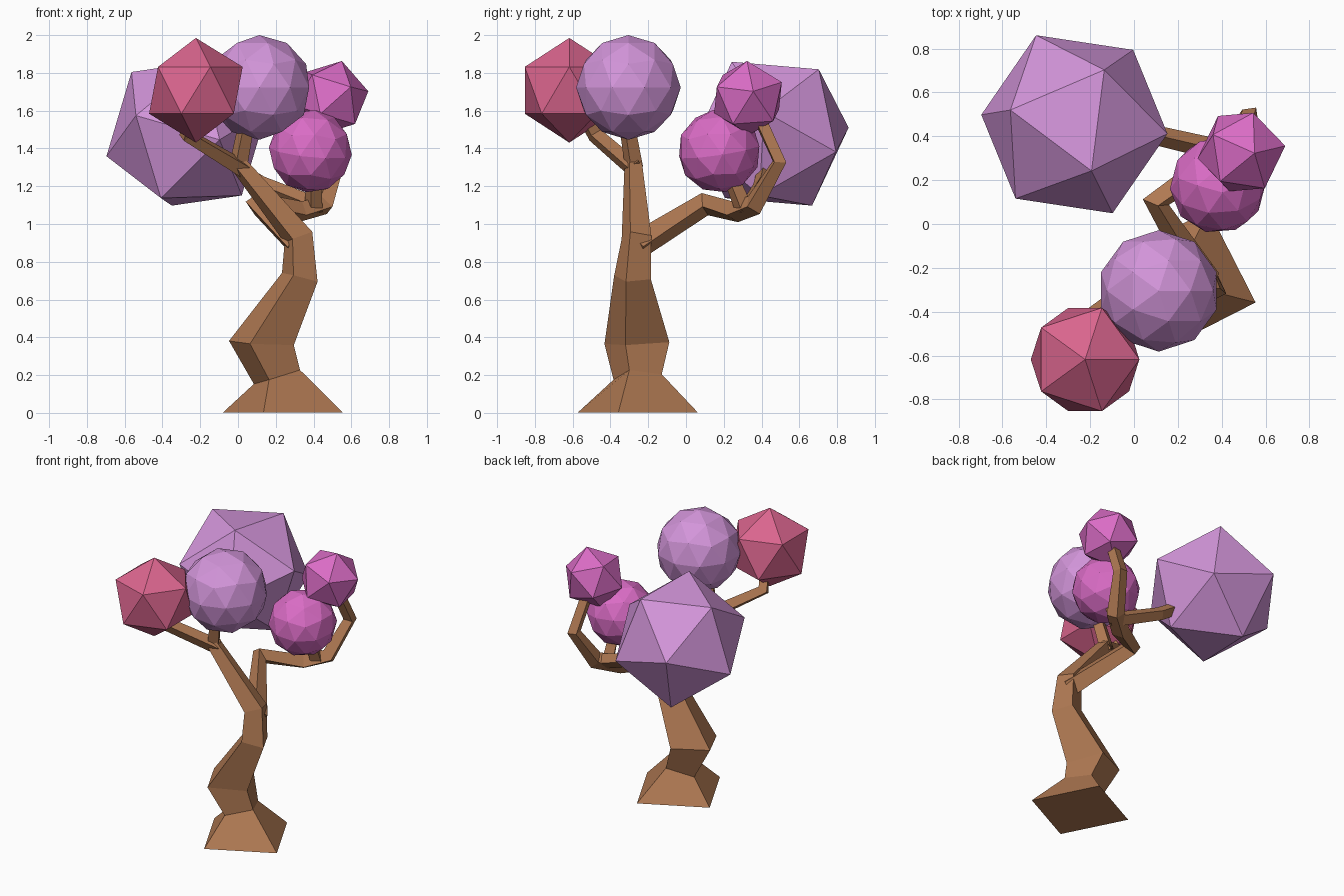
import bpy, bmesh
from math import cos, sin, radians
from mathutils import Vector, Matrix

if "Cube" in bpy.data.objects:
    bpy.data.objects.remove(bpy.data.objects["Cube"])


def material(name, rgb):
    m = bpy.data.materials.new(name)
    m.diffuse_color = (*rgb, 1)
    m.use_nodes = True
    m.node_tree.nodes["Principled BSDF"].inputs["Base Color"].default_value = m.diffuse_color
    return m


BARK = material("bark", (0.43, 0.19, 0.085))
LILAC = material("lilac", (0.65, 0.30, 0.70))
MAGENTA = material("magenta", (0.70, 0.15, 0.56))
ROSE = material("rose", (0.70, 0.13, 0.27))


def finish(name, bm, mat):
    bmesh.ops.recalc_face_normals(bm, faces=bm.faces)
    me = bpy.data.meshes.new(name)
    bm.to_mesh(me)
    bm.free()
    me.materials.append(mat)
    ob = bpy.data.objects.new(name, me)
    bpy.context.collection.objects.link(ob)


def limb(name, path, angle=-18):
    """Four-sided tube through (x, y, z, radius) points."""
    bm = bmesh.new()
    pts = [Vector(p[:3]) for p in path]
    dirs = [(b - a).normalized() for a, b in zip(pts, pts[1:])]
    u = Vector((cos(radians(angle)), sin(radians(angle)), 0))
    rings = []
    for i, p in enumerate(pts):
        t = (dirs[max(i - 1, 0)] + dirs[min(i, len(dirs) - 1)]).normalized()
        if i == 0 and p.z < 0.01:
            t = Vector((0, 0, 1))          # flat foot on the ground
        u = (u - t * u.dot(t)).normalized()
        v = t.cross(u)
        r = path[i][3]
        rings.append([bm.verts.new(p + d * r) for d in (u, v, -u, -v)])
    for a, b in zip(rings, rings[1:]):
        for k in range(4):
            bm.faces.new((a[k], a[(k + 1) % 4], b[(k + 1) % 4], b[k]))
    bm.faces.new(rings[0])
    bm.faces.new(rings[-1])
    finish(name, bm, BARK)


def frame(a, b):
    a = Vector(a).normalized()
    b = Vector(b)
    b = (b - a * b.dot(a)).normalized()
    return Matrix((a, b, a.cross(b))).transposed()


def foliage(name, centre, radius, level, mat, axes=None):
    """Faceted ball; axes = directions of two neighbouring corners."""
    bm = bmesh.new()
    bmesh.ops.create_icosphere(bm, subdivisions=level, radius=radius)
    if axes:
        home = frame((0, 0, 1), (0.894, 0, 0.447))
        rot = frame(*axes) @ home.transposed()
        bmesh.ops.transform(bm, matrix=rot.to_4x4(), verts=bm.verts)
    bmesh.ops.translate(bm, vec=centre, verts=bm.verts)
    finish(name, bm, mat)


# Trunk with flared foot, running on into the front branch
limb("trunk", [(0.238, -0.255, 0.003, 0.333), (0.206, -0.256, 0.19, 0.135),
               (0.124, -0.26, 0.37, 0.182), (0.327, -0.283, 0.718, 0.103),
               (0.32, -0.262, 0.93, 0.085), (0.0, -0.28, 1.32, 0.05)])

# Front twigs
limb("front_left_twig", [(0.03, -0.27, 1.29, 0.05), (-0.27, -0.48, 1.47, 0.045),
                         (-0.22, -0.58, 1.65, 0.04)], 40)
limb("front_right_twig", [(0.0, -0.275, 1.30, 0.05), (0.035, -0.305, 1.48, 0.045),
                          (0.10, -0.307, 1.68, 0.04)])

# Back branch and its twigs
limb("back_branch", [(0.325, -0.265, 0.88, 0.075), (0.10, 0.10, 1.105, 0.062),
                     (0.33, 0.26, 1.065, 0.058), (0.455, 0.36, 1.10, 0.058),
                     (0.53, 0.495, 1.33, 0.045), (0.50, 0.38, 1.58, 0.04)], 30)
limb("back_right_twig", [(0.40, 0.31, 1.07, 0.05), (0.40, 0.265, 1.18, 0.045),
                         (0.385, 0.19, 1.36, 0.04)])
limb("back_left_twig", [(0.42, 0.33, 1.09, 0.05), (0.12, 0.40, 1.21, 0.045),
                        (-0.15, 0.44, 1.38, 0.04)], 80)

# Foliage balls
foliage("foliage_large", (-0.272, 0.455, 1.478), 0.443, 1, LILAC,
        ((-0.292, 0.065, 0.327), (0.142, 0.248, 0.337)))
foliage("foliage_front_left", (-0.223, -0.618, 1.708), 0.277, 1, ROSE)
foliage("foliage_front_right", (0.113, -0.305, 1.723), 0.277, 2, LILAC)
foliage("foliage_back_round", (0.383, 0.176, 1.386), 0.221, 2, MAGENTA,
        ((0.1, -0.15, 1), (1, 0.3, 0.5)))
foliage("foliage_back_small", (0.49, 0.328, 1.667), 0.205, 1, MAGENTA,
        ((0.06, -0.005, 0.196), (0.2, 0.03, 0.01)))
